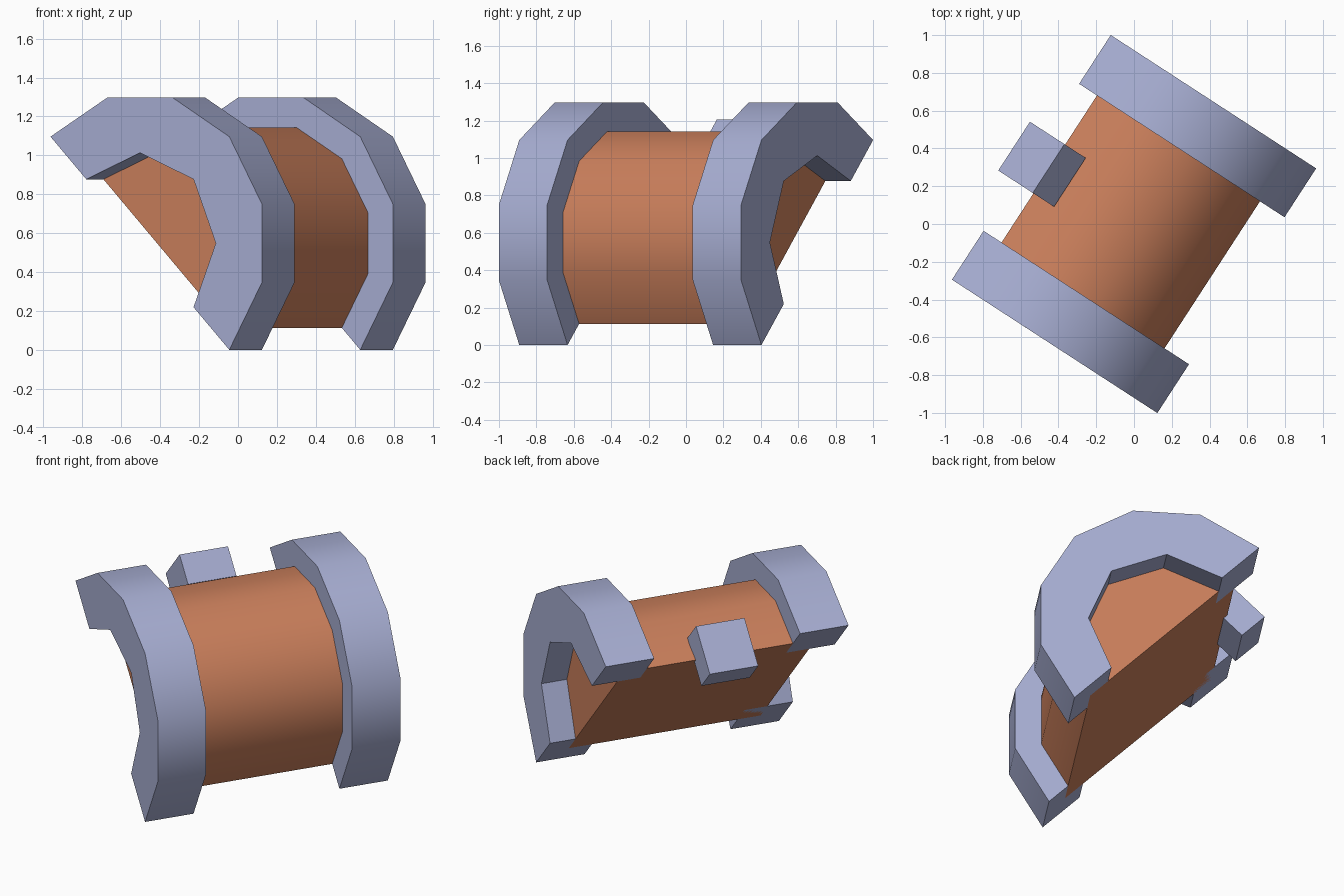
import bpy, bmesh, math
from mathutils import Matrix

if "Cube" in bpy.data.objects:
    bpy.data.objects.remove(bpy.data.objects["Cube"])

TURN = Matrix.Rotation(math.radians(-33), 4, 'Z')   # whole model is turned about z
CX, CZ = -0.10, 0.548                               # axis of the half cylinder


def material(name, rgb):
    m = bpy.data.materials.new(name)
    m.diffuse_color = (*rgb, 1)
    m.use_nodes = True
    m.node_tree.nodes["Principled BSDF"].inputs["Base Color"].default_value = m.diffuse_color
    return m


ORANGE = material("copper_orange", (0.60, 0.215, 0.107))
BLUE = material("pale_blue", (0.39, 0.425, 0.65))


def arc(radius, steps):
    """Points of a half turn, from -45 to 135 degrees, with vertices at the given angles."""
    return [(CX + radius * math.cos(math.radians(d)),
             CZ + radius * math.sin(math.radians(d))) for d in steps]


def prism(name, profile, y0, y1, mat):
    """Extrude an x/z profile along the local y axis."""
    bm = bmesh.new()
    face = bm.faces.new([bm.verts.new((x, y0, z)) for x, z in profile])
    ext = bmesh.ops.extrude_face_region(bm, geom=[face])
    verts = [v for v in ext["geom"] if isinstance(v, bmesh.types.BMVert)]
    bmesh.ops.translate(bm, verts=verts, vec=(0, y1 - y0, 0))
    bmesh.ops.recalc_face_normals(bm, faces=bm.faces[:])
    bm.transform(TURN)
    me = bpy.data.meshes.new(name)
    bm.to_mesh(me)
    bm.free()
    me.materials.append(mat)
    ob = bpy.data.objects.new(name, me)
    bpy.context.collection.objects.link(ob)
    bpy.ops.object.select_all(action='DESELECT')
    ob.select_set(True)
    bpy.context.view_layer.objects.active = ob
    bpy.ops.object.shade_smooth_by_angle(angle=math.radians(40))
    return ob


outer_steps = range(-45, 136, 30)
inner_steps = range(-45, 136, 45)

# Solid half drum
prism("half_drum", arc(0.615, outer_steps), -0.61, 0.61, ORANGE)

# Half ring flange at each end
ring = arc(0.775, outer_steps) + arc(0.465, inner_steps)[::-1]
for name, side in (("front_flange", -1), ("back_flange", 1)):
    prism(name, ring, side * 0.772, side * 0.464, BLUE)

# Square block on the upper cut edge, facing outward along the 135 degree ray
s = math.sqrt(0.5)
block = [(CX + s * (t - r), CZ + s * (t + r))
         for r, t in ((0.775, 0.154), (0.775, -0.154), (0.585, -0.154), (0.585, 0.154))]
prism("edge_block", block, -0.154, 0.154, BLUE)
